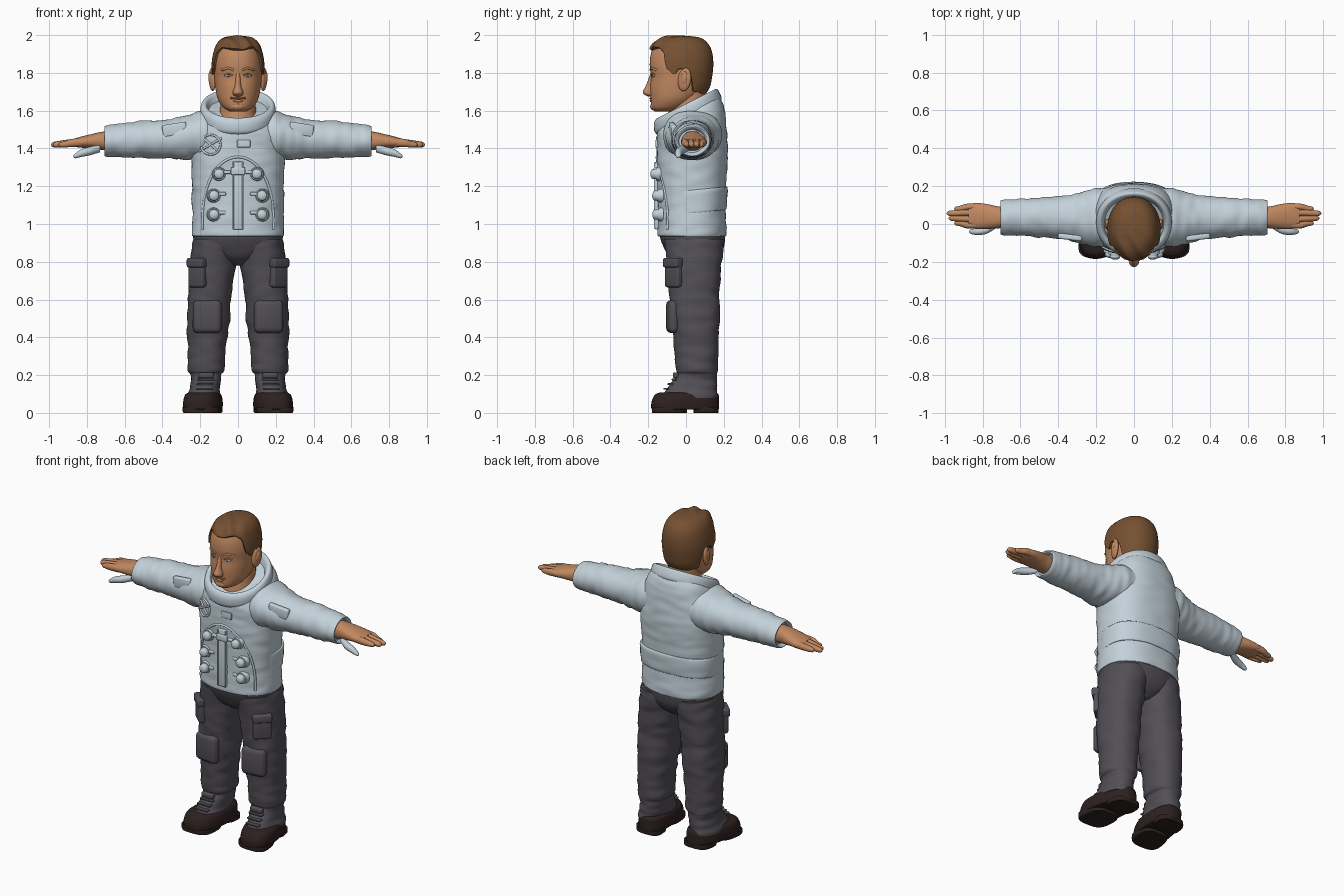
import bpy, bmesh, math
from mathutils import Vector, Matrix, noise

if "Cube" in bpy.data.objects:
    bpy.data.objects.remove(bpy.data.objects["Cube"])


def material(name, rgb):
    m = bpy.data.materials.new(name)
    m.use_nodes = True
    m.diffuse_color = (*rgb, 1)
    m.node_tree.nodes["Principled BSDF"].inputs["Base Color"].default_value = (*rgb, 1)
    return m


JACKET = material("pale blue cloth", (.55, .64, .70))
PANTS = material("charcoal cloth", (.085, .078, .092))
BOOT = material("dark brown leather", (.026, .015, .014))
SKIN = material("skin", (.54, .25, .12))
HAIR = material("brown hair", (.18, .082, .032))
LIP = material("lip brown", (.36, .14, .07))
EYE = material("eye grey", (.45, .43, .42))
IRIS = material("iris blue", (.08, .13, .2))


def finish(name, bm, mat, mirror=False):
    bmesh.ops.recalc_face_normals(bm, faces=bm.faces)
    me = bpy.data.meshes.new(name)
    bm.to_mesh(me)
    bm.free()
    ob = bpy.data.objects.new(name, me)
    bpy.context.collection.objects.link(ob)
    me.materials.append(mat)
    bpy.ops.object.select_all(action='DESELECT')
    ob.select_set(True)
    bpy.context.view_layer.objects.active = ob
    bpy.ops.object.shade_smooth_by_angle(angle=math.radians(50))
    if mirror:
        ob.modifiers.new("Mirror", 'MIRROR')
    return ob


# Sections are (position, centre, half width, low side, high side, tilt)
def sample(secs, u):
    i = min(int(u), len(secs) - 2)
    f = u - i
    get = lambda k: (tuple(secs[max(0, min(k, len(secs) - 1))]) + (0,))[:6]
    a, b, c, d = (get(i + k) for k in (-1, 0, 1, 2))
    return [q + .5 * f * (r - p + f * (2 * p - 5 * q + 4 * r - s + f * (3 * (q - r) + s - p)))
            for p, q, r, s in zip(a, b, c, d)]


def point(secs, u, ang, p=2):
    t, c, r, lo, hi, tilt = sample(secs, u)
    power = lambda v: math.copysign(abs(v) ** (2 / p), v)
    h = (hi - lo) / 2
    off = -h * power(math.cos(ang))
    return Vector((c + r * power(math.sin(ang)), (lo + hi) / 2 + off, t + tilt * off))


def grid(rows):
    bm = bmesh.new()
    vs = [[bm.verts.new(v) for v in row] for row in rows]
    for a, b in zip(vs, vs[1:]):
        for j in range(len(a)):
            k = (j + 1) % len(a)
            bm.faces.new((a[j], a[k], b[k], b[j]))
    return bm, vs


def loft(name, secs, mat, axis='Z', n=48, per=5, p=2, wrinkle=0, mirror=False, shape=None):
    rows = []
    for k in range((len(secs) - 1) * per + 1):
        row = [point(secs, k / per, 2 * math.pi * j / n, p) for j in range(n)]
        mid = sum(row, Vector()) / n
        for j, v in enumerate(row):
            if wrinkle:
                q = Vector((v.x * 9, v.y * 9, v.z * 26))
                v = v + (v - mid).normalized() * wrinkle * noise.noise(q)
            if axis == 'X':
                v = Vector((v.z, v.x, v.y))
            row[j] = shape(v) if shape else v
        rows.append(row)
    bm, vs = grid(rows)
    bm.faces.new(vs[0])
    bm.faces.new(vs[-1])
    return finish(name, bm, mat, mirror)


def front_y(secs, x, z, p=2):
    u = min((k / 20 for k in range((len(secs) - 1) * 20)), key=lambda k: abs(sample(secs, k)[0] - z))
    t, c, r, lo, hi, _ = sample(secs, u)
    return (lo + hi) / 2 - (hi - lo) / 2 * max(0, 1 - abs((x - c) / r) ** p) ** (1 / p)


def box(name, loc, size, mat, turn=0, roll=0, bevel=.01, mirror=False):
    bm = bmesh.new()
    bmesh.ops.create_cube(bm, size=1, matrix=Matrix.Diagonal((*size, 1)))
    bmesh.ops.bevel(bm, geom=bm.edges[:], offset=bevel, segments=3, affect='EDGES', profile=.5)
    bm.transform(Matrix.Translation(loc) @ Matrix.Rotation(turn, 4, 'Z') @ Matrix.Rotation(roll, 4, 'Y'))
    return finish(name, bm, mat, mirror)


def ball(name, loc, size, mat, turn=0, tilt=0, mirror=False):
    bm = bmesh.new()
    bmesh.ops.create_uvsphere(bm, u_segments=24, v_segments=14, radius=1)
    bm.transform(Matrix.Translation(loc) @ Matrix.Rotation(turn, 4, 'Z')
                 @ Matrix.Rotation(tilt, 4, 'X') @ Matrix.Diagonal((*size, 1)))
    return finish(name, bm, mat, mirror)


def disc(name, loc, r, depth, mat, mirror=False):
    bm = bmesh.new()
    bmesh.ops.create_cone(bm, cap_ends=True, segments=24, radius1=r, radius2=r * .85, depth=depth)
    bm.transform(Matrix.Translation(loc) @ Matrix.Rotation(math.pi / 2, 4, 'X'))
    return finish(name, bm, mat, mirror)


def cord(name, pts, r, mat, cyclic=False):
    cu = bpy.data.curves.new(name, 'CURVE')
    cu.dimensions = '3D'
    cu.bevel_depth, cu.bevel_resolution = r, 2
    sp = cu.splines.new('POLY')
    sp.points.add(len(pts) - 1)
    for a, b in zip(sp.points, pts):
        a.co = (*b, 1)
    sp.use_cyclic_u = cyclic
    cu.materials.append(mat)
    bpy.context.collection.objects.link(bpy.data.objects.new(name, cu))


# Jacket body, back band and collar
torso = [(.935, 0, .236, -.143, .208), (.955, 0, .244, -.15, .214), (1.1, 0, .238, -.15, .208),
         (1.25, 0, .244, -.152, .215), (1.38, 0, .248, -.155, .222), (1.48, 0, .24, -.155, .215, .1),
         (1.55, 0, .215, -.155, .205, .3), (1.59, 0, .19, -.15, .175, .5), (1.6, 0, .14, -.11, .12, .5)]
loft("jacket_body", torso, JACKET, n=72, per=8, p=2.4, wrinkle=.005)
loft("back_band", [(1.06, 0, .235, -.12, .205, .1), (1.07, 0, .243, -.12, .215, .1),
                   (1.17, 0, .246, -.12, .22, .1), (1.18, 0, .235, -.12, .208, .1)], JACKET, p=2.4, wrinkle=.004)
loft("collar", [(1.56, 0, .195, -.155, .185, .5), (1.58, 0, .2, -.167, .188, .5), (1.615, 0, .198, -.17, .175, .5),
                (1.635, 0, .186, -.16, .163, .5), (1.63, 0, .166, -.14, .146, .5),
                (1.57, 0, .15, -.125, .13, .5)], JACKET, p=2.1)

# Sleeves with rolled cuffs
loft("sleeves", [(.08, .04, .13, 1.36, 1.59), (.18, .035, .155, 1.34, 1.605), (.26, .033, .142, 1.338, 1.582),
                 (.36, .033, .118, 1.345, 1.555), (.5, .035, .104, 1.35, 1.545), (.62, .035, .096, 1.352, 1.533),
                 (.695, .034, .092, 1.357, 1.522), (.705, .034, .082, 1.365, 1.513), (.685, .034, .07, 1.38, 1.5)],
     JACKET, 'X', per=7, wrinkle=.008, mirror=True)
box("sleeve_pocket", (.335, -.07, 1.5), (.13, .03, .065), JACKET, turn=.12, roll=.15, mirror=True)

# Hands
loft("palms", [(.66, .035, .054, 1.385, 1.492), (.72, .035, .058, 1.392, 1.488), (.78, .04, .066, 1.4, 1.475),
               (.84, .043, .068, 1.405, 1.46), (.875, .043, .058, 1.412, 1.45)], SKIN, 'X', n=32, p=2.3, mirror=True)
for i, (y, tip) in enumerate([(-.006, .95), (.027, .98), (.06, .99), (.09, .95)]):
    end = .043 + (y - .043) * .8
    loft(f"fingers_{i + 1}", [(.82, y, .016, 1.41, 1.455), (.88, y, .018, 1.408, 1.45),
                              (tip - .03, end, .016, 1.405, 1.438), (tip - .008, end, .011, 1.408, 1.432),
                              (tip, end, .002, 1.418, 1.422)], SKIN, 'X', n=14, mirror=True)
loft("thumbs", [(.73, -.005, .018, 1.38, 1.42), (.78, -.03, .022, 1.365, 1.41), (.83, -.04, .018, 1.355, 1.395),
                (.862, -.04, .012, 1.348, 1.372), (.872, -.04, .002, 1.357, 1.361)], JACKET, 'X', n=16, mirror=True)

# Head and neck
head = [(1.595, 0, .04, -.165, -.06), (1.615, 0, .076, -.183, 0), (1.66, 0, .106, -.187, .06),
        (1.72, 0, .12, -.19, .11), (1.78, 0, .126, -.185, .125), (1.84, 0, .128, -.192, .132),
        (1.9, 0, .12, -.186, .128), (1.945, 0, .104, -.165, .108), (1.976, 0, .068, -.115, .065),
        (1.985, 0, .001, -.03, -.029)]
loft("head", head, SKIN, n=64, per=6, p=2.15)
loft("neck", [(1.5, 0, .11, -.11, .12), (1.6, 0, .095, -.09, .11), (1.74, 0, .09, -.06, .11)], SKIN)
loft("nose", [(1.675, 0, .012, -.2, -.16), (1.685, 0, .026, -.22, -.16), (1.7, 0, .027, -.228, -.16),
              (1.73, 0, .017, -.214, -.16), (1.775, 0, .013, -.196, -.16), (1.8, 0, .011, -.188, -.16)],
     SKIN, n=20)
ball("ears", (.136, -.008, 1.765), (.016, .036, .062), SKIN, turn=-.3, tilt=-.15, mirror=True)
ball("ear_hollows", (.147, -.01, 1.772), (.009, .018, .035), SKIN, turn=-.3, tilt=-.15, mirror=True)
fy = lambda x, z: front_y(head, x, z, 2.15)
ball("eyes", (.05, fy(.05, 1.785) + .003, 1.785), (.019, .008, .008), EYE, turn=.2, mirror=True)
ball("irises", (.05, fy(.05, 1.785) - .003, 1.785), (.007, .004, .007), IRIS, mirror=True)
for side in (-1, 1):
    cord("brow", [(side * x, fy(x, z), z) for x, z in ((.022, 1.815), (.05, 1.826), (.085, 1.815))], .006, SKIN)
    cord("upper_lid", [(side * x, fy(x, z), z) for x, z in ((.028, 1.787), (.05, 1.797), (.072, 1.787))], .004, SKIN)
cord("mouth", [(x / 100, fy(x / 100, 1.664) - .001, 1.664 + abs(x) * .0008) for x in range(-4, 5)], .0045, LIP)
ball("lower_lip", (0, -.184, 1.652), (.026, .008, .007), SKIN)
ball("chin", (0, -.172, 1.622), (.035, .018, .02), SKIN)

# Hair shell following the hairline
LINE = [(0, 6.35), (.75, 6.6), (1.0, 6.2), (1.2, 4.6), (1.4, 4.2), (1.55, 4.7), (1.8, 4.4), (2.1, 2.8), (3.2, 2.3)]


def hairline(a):
    for (a0, u0), (a1, u1) in zip(LINE, LINE[1:]):
        if a <= a1:
            f = (a - a0) / (a1 - a0)
            return u0 + (u1 - u0) * f * f * (3 - 2 * f)


rows, N = [], 96
for k in range(-1, 31):
    row = []
    for j in range(N):
        a = 2 * math.pi * j / N
        low = hairline(min(a, 2 * math.pi - a))
        v = point(head, low + (9 - low) * max(k, 0) / 30, a, 2.15)
        front = max(0, math.cos(a))
        lock = .006 * front * math.sin(75 * (v.x + .5 * v.y) + 18 * v.z)
        out = -.01 if k < 0 else .013 + lock * min(1, (30 - k) / 8)
        row.append(v + (v - Vector((0, -.03, 1.8))).normalized() * out)
    rows.append(row)
bm, vs = grid(rows)
bm.faces.new(vs[-1])
finish("hair", bm, HAIR)

# Trousers
loft("trouser_seat", [(.78, 0, .04, -.03, .12), (.82, 0, .13, -.085, .17), (.87, 0, .215, -.115, .198),
                      (.92, 0, .236, -.135, .207), (.95, 0, .236, -.138, .207)], PANTS, n=64, p=2.3)
loft("trouser_legs", [(.08, .183, .085, -.14, .165), (.13, .175, .08, -.1, .165), (.2, .168, .082, -.05, .165),
                      (.23, .165, .097, -.055, .168), (.35, .163, .102, -.062, .172), (.5, .156, .113, -.08, .176),
                      (.65, .148, .115, -.09, .18), (.8, .132, .122, -.1, .19), (.92, .12, .115, -.12, .2)],
     PANTS, per=8, p=2.25, wrinkle=.008, mirror=True)
box("knee_pads", (.163, -.07, .51), (.155, .06, .175), PANTS, turn=.12, bevel=.028, mirror=True)
box("thigh_pockets", (.212, -.062, .74), (.105, .05, .15), PANTS, turn=.75, bevel=.012, mirror=True)
box("pocket_flaps", (.216, -.068, .795), (.112, .055, .05), PANTS, turn=.75, bevel=.01, mirror=True)
box("ankle_tabs", (.17, -.055, .2), (.08, .03, .03), PANTS, bevel=.008, mirror=True)


# Boots, toes turned out
def splay(v):
    toe = -v.y / .18
    return Vector(((v.x - .182) * (1 + .1 * toe) + .182 + .02 * toe, v.y, v.z))


loft("boots", [(.018, .182, .092, -.178, .17), (.025, .182, .099, -.184, .175), (.06, .182, .1, -.182, .175),
               (.095, .182, .092, -.165, .173), (.108, .182, .075, -.14, .16)], BOOT, p=2.5, mirror=True, shape=splay)
for part, lo, hi in (("sole_fronts", -.18, .005), ("boot_heels", .04, .172)):
    loft(part, [(0, .182, .088, lo, hi), (.008, .182, .093, lo, hi), (.03, .182, .093, lo, hi)],
         BOOT, p=3, mirror=True, shape=splay)
for i in range(3):
    box(f"lace_{i + 1}", (.178 - .004 * i, -.105 + .022 * i, .128 + .024 * i), (.09, .03, .01), PANTS,
        bevel=.004, mirror=True)

# Chest panel: strap, arch seam and hose connectors
cy = lambda x, z: front_y(torso, x, z, 2.4)
box("centre_strap", (0, -.153, 1.15), (.058, .022, .36), JACKET, bevel=.006)
for side in (-1, 1):
    box("strap_edge", (side * .026, -.164, 1.15), (.008, .012, .35), JACKET, bevel=.003)
box("strap_buckle", (0, -.162, 1.28), (.075, .02, .04), JACKET, bevel=.006)
arch = []
for k in range(41):
    a = math.pi * k / 40
    x, z = .19 * math.cos(a), .97 + .385 * math.sin(a) ** .8
    arch.append((x, cy(x, z), z))
cord("arch_seam", arch, .007, JACKET)
for i, (x, z) in enumerate([(.1, 1.265), (.127, 1.15), (.127, 1.05)]):
    y = cy(x, z)
    disc(f"connector_bases_{i + 1}", (x, y - .002, z), .039, .03, JACKET, True)
    disc(f"connector_collars_{i + 1}", (x, y - .018, z), .03, .03, JACKET, True)
    ball(f"connector_caps_{i + 1}", (x, y - .03, z), (.027, .016, .027), JACKET, mirror=True)
    box(f"connector_tabs_{i + 1}", (x - .045, y - .008, z + .01), (.035, .022, .018), JACKET, bevel=.005, mirror=True)

# Round badge and chest plate
ring = [(-.145 + .052 * math.cos(k * math.pi / 16), 1.42 + .052 * math.sin(k * math.pi / 16)) for k in range(32)]
cord("badge_ring", [(x, cy(x, z) - .002, z) for x, z in ring], .006, JACKET, True)
for dx, dz in ((.06, .035), (.035, -.03)):
    ends = [(-.145 + s * dx, 1.42 + s * dz) for s in (-1, 0, 1)]
    cord("badge_bar", [(x, cy(x, z) - .004, z) for x, z in ends], .006, JACKET)
box("chest_plate", (.03, cy(.03, 1.425), 1.425), (.07, .014, .04), JACKET, bevel=.004)
